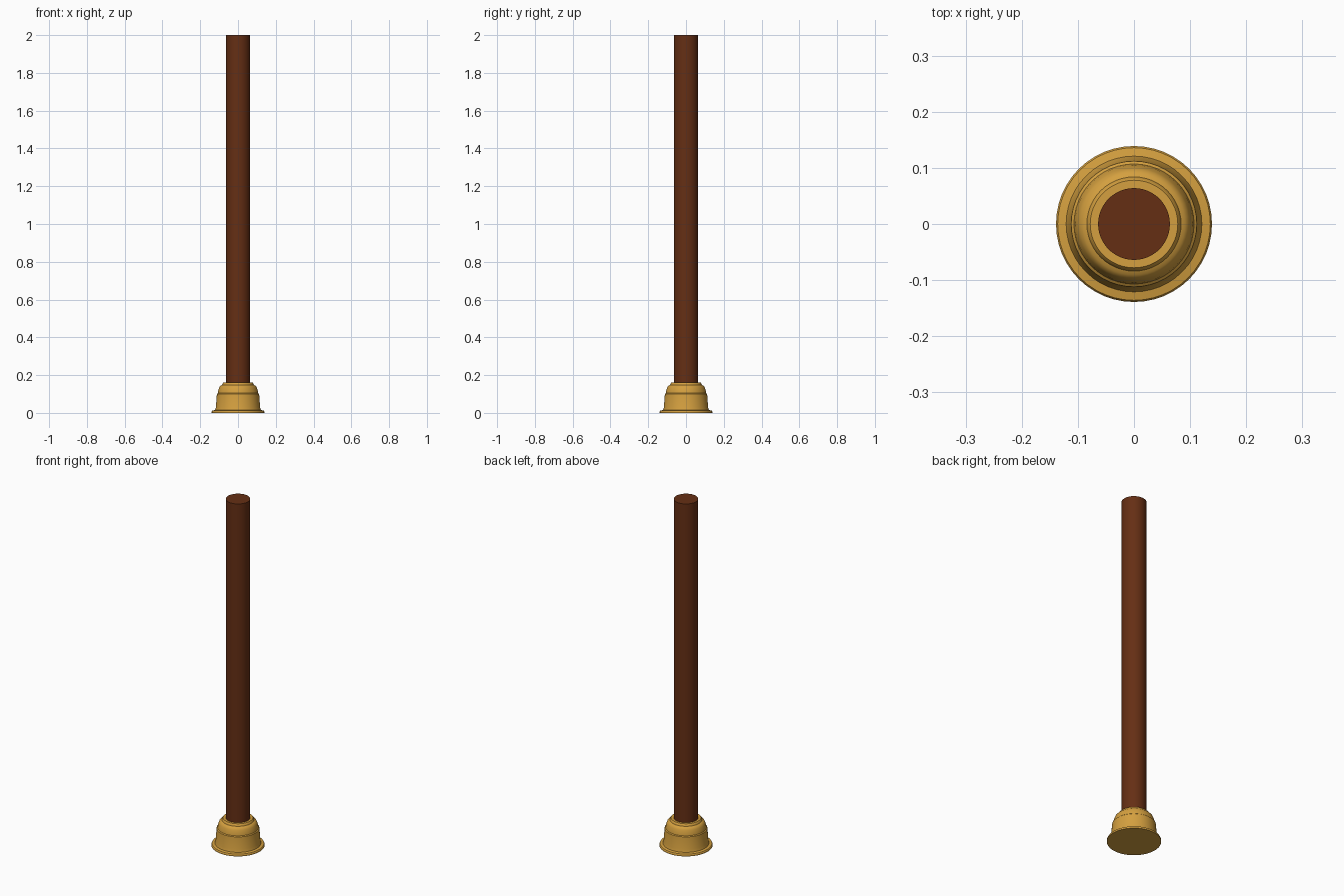
import bpy, bmesh, math

if "Cube" in bpy.data.objects:
    bpy.data.objects.remove(bpy.data.objects["Cube"])

SIDES = 48


def material(name, color):
    m = bpy.data.materials.new(name)
    m.diffuse_color = color
    m.use_nodes = True
    m.node_tree.nodes["Principled BSDF"].inputs["Base Color"].default_value = m.diffuse_color
    return m


def lathe(name, profile, mat):
    """Revolve (radius, z) points round the z axis and cap both ends."""
    bm = bmesh.new()
    rings = []
    for r, z in profile:
        rings.append([bm.verts.new((r * math.cos(2 * math.pi * i / SIDES),
                                    r * math.sin(2 * math.pi * i / SIDES), z))
                      for i in range(SIDES)])
    for a, b in zip(rings, rings[1:]):
        for i in range(SIDES):
            j = (i + 1) % SIDES
            bm.faces.new((a[i], a[j], b[j], b[i]))
    bm.faces.new(rings[0][::-1])
    bm.faces.new(rings[-1])
    mesh = bpy.data.meshes.new(name)
    bm.to_mesh(mesh)
    bm.free()
    obj = bpy.data.objects.new(name, mesh)
    bpy.context.collection.objects.link(obj)
    mesh.materials.append(mat)
    bpy.ops.object.select_all(action='DESELECT')
    obj.select_set(True)
    bpy.context.view_layer.objects.active = obj
    bpy.ops.object.shade_smooth_by_angle(angle=math.radians(30))
    return obj


wood = material("wood", (0.13, 0.028, 0.007, 1))
brass = material("brass", (0.66, 0.35, 0.05, 1))

# Brass foot: flange, tapered cup, moulded band, rounded shoulder, collar
lathe("brass_foot", [
    (0.139, 0.0), (0.139, 0.007), (0.136, 0.012), (0.121, 0.015),
    (0.117, 0.03), (0.112, 0.1),
    (0.107, 0.104), (0.105, 0.118), (0.100, 0.132),
    (0.097, 0.139), (0.091, 0.145), (0.084, 0.148),
    (0.082, 0.155), (0.078, 0.160),
], brass)

# Plain round wooden shaft
lathe("wooden_shaft", [(0.064, 0.012), (0.064, 2.0)], wood)
